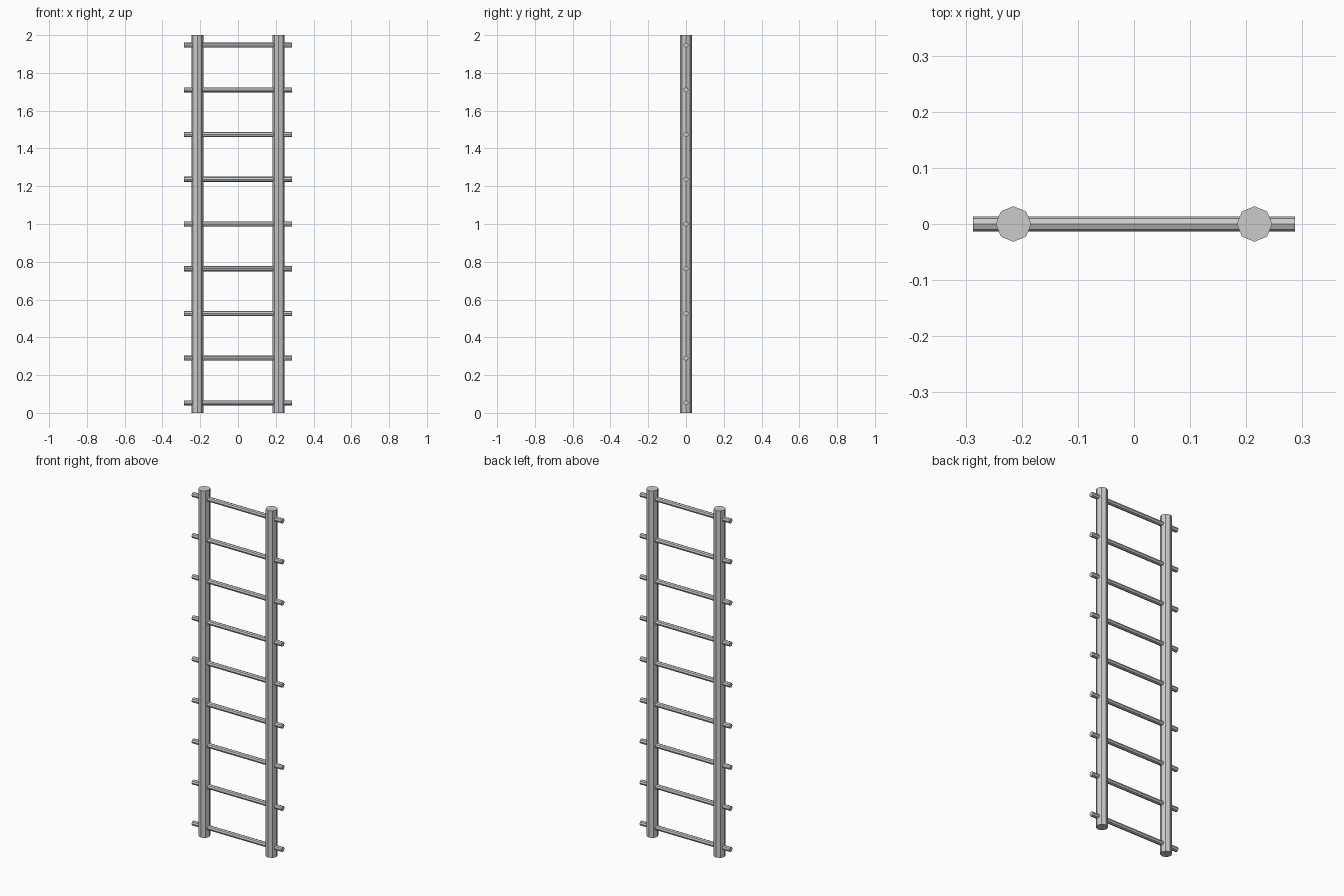
import bpy
from math import pi

cube = bpy.data.objects.get("Cube")
if cube:
    bpy.data.objects.remove(cube, do_unlink=True)

# Single grey material
GREY = (0.6, 0.6, 0.6, 1.0)
grey = bpy.data.materials.new("plain grey")
grey.use_nodes = True
grey.diffuse_color = GREY
grey.node_tree.nodes["Principled BSDF"].inputs["Base Color"].default_value = GREY


def rod(name, radius, length, location, rotation=(0, 0, 0)):
    """Eight-sided flat-shaded rod."""
    bpy.ops.mesh.primitive_cylinder_add(
        vertices=8, radius=radius, depth=length, location=location, rotation=rotation)
    ob = bpy.context.object
    ob.name = name
    ob.data.materials.append(grey)
    return ob


# Upright posts
for side, sign in (("left", 1), ("right", -1)):
    rod(side + "_post", 0.0317, 2.0, (sign * 0.2148, 0, 1))

# Rungs, poking out past both posts
RUNGS = 9
LOW, HIGH = 0.053, 1.947
for i in range(RUNGS):
    z = LOW + (HIGH - LOW) * i / (RUNGS - 1)
    rod(f"rung_{i + 1}", 0.0137, 0.573, (0, 0, z), (0, pi / 2, 0))
